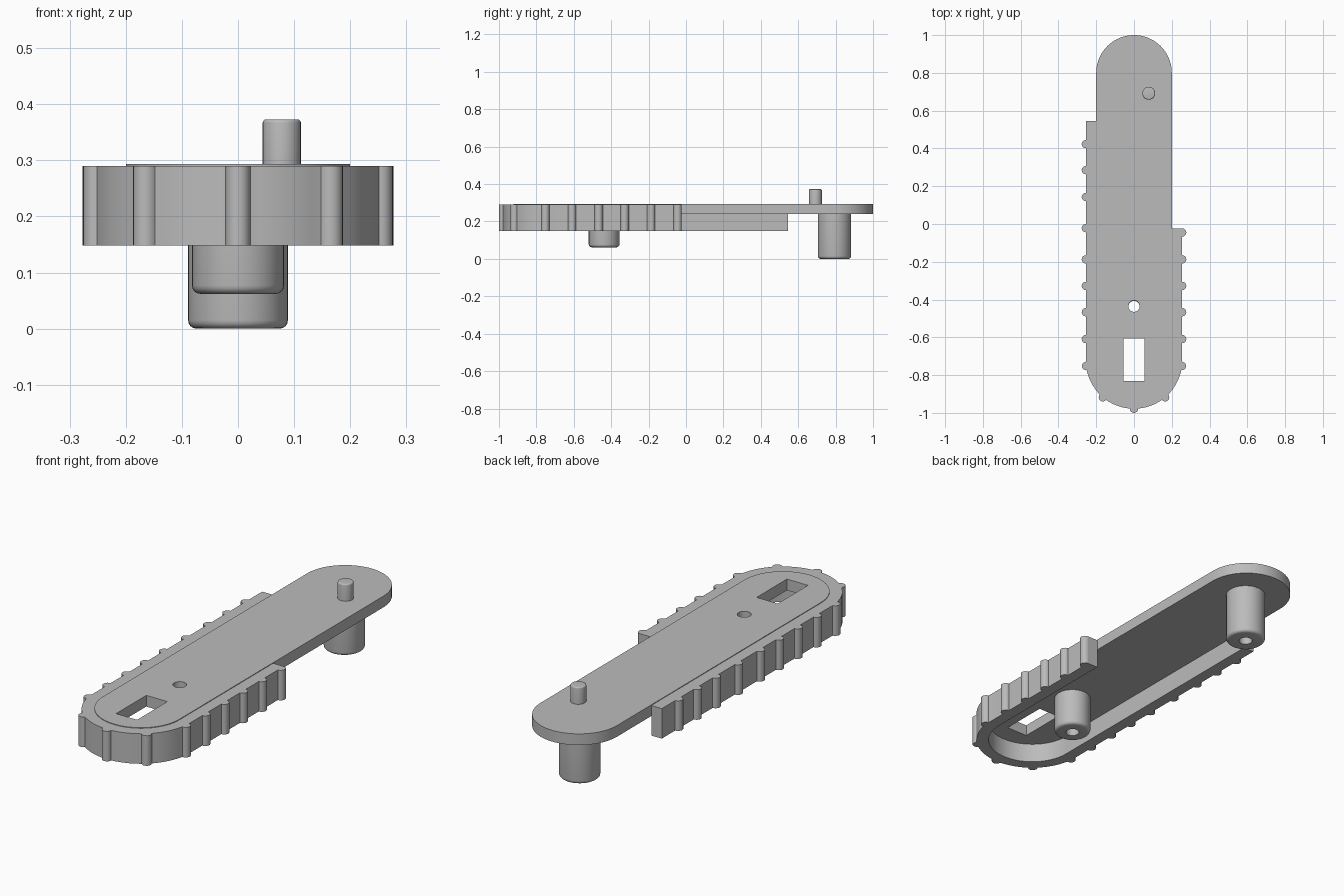
import bpy
import bmesh
from math import cos, sin, radians, pi

cube = bpy.data.objects.get("Cube")
if cube:
    bpy.data.objects.remove(cube, do_unlink=True)

grey = bpy.data.materials.new("plain grey")
grey.use_nodes = True
grey.diffuse_color = (0.5, 0.5, 0.5, 1)
grey.node_tree.nodes["Principled BSDF"].inputs["Base Color"].default_value = (0.5, 0.5, 0.5, 1)

PLATE_BOTTOM, PLATE_TOP = 0.24, 0.293
RIM_BOTTOM, RIM_TOP = 0.148, 0.29
FRONT_Y, BACK_Y = -0.723, 0.8
INNER, OUTER, BUMP = 0.2, 0.255, 0.022


def finish(name, bm):
    bmesh.ops.recalc_face_normals(bm, faces=bm.faces)
    mesh = bpy.data.meshes.new(name)
    bm.to_mesh(mesh)
    bm.free()
    mesh.materials.append(grey)
    obj = bpy.data.objects.new(name, mesh)
    bpy.context.collection.objects.link(obj)
    return obj


def smooth(obj):
    bpy.ops.object.select_all(action="DESELECT")
    obj.select_set(True)
    bpy.context.view_layer.objects.active = obj
    bpy.ops.object.shade_smooth_by_angle(angle=radians(32))


def extrude(name, outline, z0, z1):
    bm = bmesh.new()
    face = bm.faces.new([bm.verts.new((x, y, z0)) for x, y in outline])
    top = bmesh.ops.extrude_face_region(bm, geom=[face])["geom"]
    verts = [v for v in top if isinstance(v, bmesh.types.BMVert)]
    bmesh.ops.translate(bm, verts=verts, vec=(0, 0, z1 - z0))
    return finish(name, bm)


def arc(cx, cy, r, a0, a1, steps):
    angles = [radians(a0 + (a1 - a0) * i / steps) for i in range(steps + 1)]
    return [(cx + r * cos(a), cy + r * sin(a)) for a in angles]


def lathe(name, x, y, profile, steps=40):
    """Revolve a closed (radius, height) profile around a vertical axis."""
    bm = bmesh.new()
    rings = []
    for i in range(steps):
        a = 2 * pi * i / steps
        rings.append([bm.verts.new((x + r * cos(a), y + r * sin(a), z)) for r, z in profile])
    n = len(profile)
    for i in range(steps):
        here, after = rings[i], rings[(i + 1) % steps]
        for j in range(n):
            k = (j + 1) % n
            bm.faces.new((here[j], after[j], after[k], here[k]))
    bmesh.ops.remove_doubles(bm, verts=bm.verts, dist=0.0001)
    obj = finish(name, bm)
    smooth(obj)
    return obj


def rounded_edge(r, z, bevel, direction):
    """Profile points from the flat end out to the side wall."""
    points = []
    for i in range(5):
        a = pi / 2 * i / 4
        points.append((r - bevel + bevel * sin(a), z + direction * bevel * (1 - cos(a))))
    return points


# Plate with a round back and front, pierced by a slot and a hole
plate = extrude("plate", arc(0, BACK_Y, INNER, 0, 180, 40)
                + arc(0, FRONT_Y, INNER, 180, 360, 40), PLATE_BOTTOM, PLATE_TOP)
cutters = [
    extrude("slot_cutter", [(-0.055, -0.832), (0.055, -0.832), (0.055, -0.606), (-0.055, -0.606)], 0.1, 0.4),
    extrude("hole_cutter", arc(0, -0.435, 0.03, 0, 351, 39), 0.1, 0.4),
]
bpy.context.view_layer.objects.active = plate
for cutter in cutters:
    cutter.hide_render = True
    mod = plate.modifiers.new("cut", "BOOLEAN")
    mod.operation = "DIFFERENCE"
    mod.solver = "EXACT"
    mod.object = cutter
    bpy.ops.object.modifier_apply(modifier=mod.name)
    bpy.data.objects.remove(cutter, do_unlink=True)
smooth(plate)

# Toothed rim: walk the outer edge adding half-round teeth, return along the inside
left_teeth = [0.423, 0.285, 0.143, -0.022, -0.187, -0.328, -0.467, -0.609]
right_teeth = [-0.609, -0.467, -0.328, -0.187, -0.045]
arc_teeth = [186.5, 229.7, 270, 310.3, 353.5]


def tooth(x, y, facing):
    return arc(x, y, BUMP, facing - 90, facing + 90, 10)


outline = [(-OUTER, 0.545)]
for y in left_teeth:
    outline += tooth(-OUTER, y, 180)
for angle in range(180, 361, 3):
    for centre in arc_teeth:
        if angle - 3 < centre <= angle:
            a = radians(centre)
            outline += tooth(OUTER * cos(a), FRONT_Y + OUTER * sin(a), centre)
    if all(abs(angle - c) > 5.5 for c in arc_teeth):
        outline += arc(0, FRONT_Y, OUTER, angle, angle, 1)[:1]
for y in right_teeth:
    outline += tooth(OUTER, y, 0)
outline += [(OUTER, -0.023), (INNER, -0.023)]
outline += arc(0, FRONT_Y, INNER, 360, 180, 40) + [(-INNER, 0.545)]
smooth(extrude("toothed_rim", outline, RIM_BOTTOM, RIM_TOP))

# Hollow front peg, open through the plate
lathe("front_peg", 0, -0.438, [(0.03, 0.062)] + rounded_edge(0.082, 0.062, 0.015, 1)
      + [(0.082, PLATE_BOTTOM), (0.03, PLATE_BOTTOM)])

# Long back peg with a blind hole from below
lathe("back_peg", 0, 0.794, [(0, 0.2), (0.03, 0.2), (0.03, 0)]
      + rounded_edge(0.089, 0, 0.015, 1) + [(0.089, PLATE_BOTTOM), (0, PLATE_BOTTOM)])

# Small solid pin on top
lathe("top_pin", 0.078, 0.692, [(0, 0.373)] + rounded_edge(0.034, 0.373, 0.006, -1)
      + [(0.034, PLATE_TOP), (0, PLATE_TOP)], 32)
